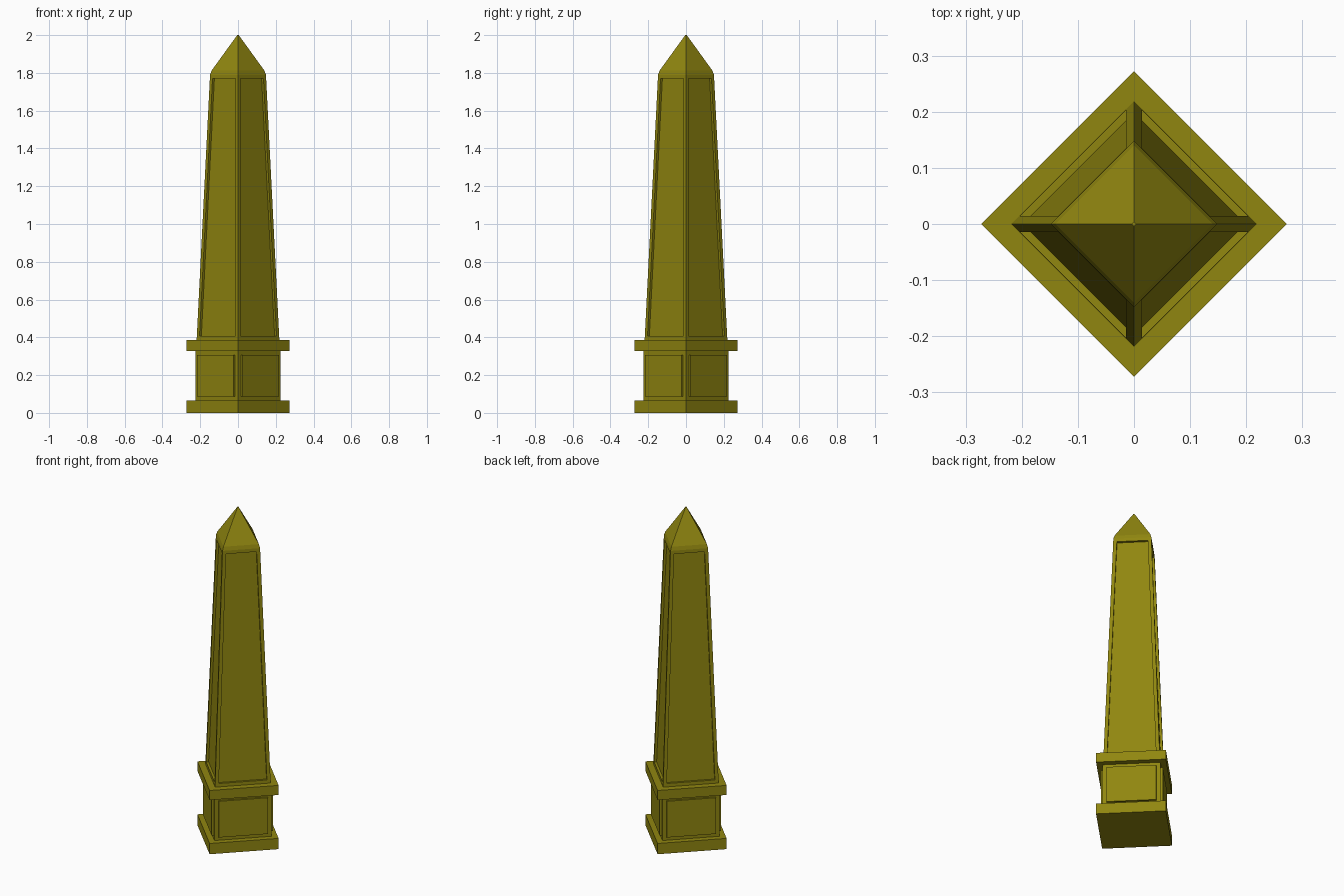
import bpy, bmesh, math

if "Cube" in bpy.data.objects:
    bpy.data.objects.remove(bpy.data.objects["Cube"])

stone = bpy.data.materials.new("olive_stone")
stone.diffuse_color = (0.28, 0.24, 0.005, 1)
stone.use_nodes = True
stone.node_tree.nodes["Principled BSDF"].inputs["Base Color"].default_value = stone.diffuse_color


def square_tower(name, profile, margin=0, depth=0):
    """Four-sided solid with corners on the axes, from (corner radius, z) rings.
    Side faces of the lowest section get a panel (negative depth = recessed)."""
    bm = bmesh.new()
    rings = [[bm.verts.new((r * math.cos(i * math.pi / 2), r * math.sin(i * math.pi / 2), z))
              for i in range(4)] for r, z in profile]
    bm.faces.new(rings[0][::-1])
    bm.faces.new(rings[-1])
    sides = []
    for k in range(len(rings) - 1):
        for i in range(4):
            j = (i + 1) % 4
            f = bm.faces.new((rings[k][i], rings[k][j], rings[k + 1][j], rings[k + 1][i]))
            if k == 0:
                sides.append(f)
    bm.normal_update()
    if depth:
        bmesh.ops.inset_individual(bm, faces=sides, thickness=margin, use_even_offset=True)
        bm.normal_update()
        # straight panel walls
        for f in sides:
            n = f.normal.copy()
            top = bmesh.ops.extrude_discrete_faces(bm, faces=[f])["faces"][0]
            bmesh.ops.translate(bm, verts=top.verts, vec=n * depth)
    bm.normal_update()
    mesh = bpy.data.meshes.new(name)
    bm.to_mesh(mesh)
    bm.free()
    ob = bpy.data.objects.new(name, mesh)
    bpy.context.collection.objects.link(ob)
    mesh.materials.append(stone)
    return ob


# stepped pedestal
square_tower("base_slab", [(0.272, 0), (0.272, 0.065)])
square_tower("pedestal", [(0.225, 0.065), (0.225, 0.328)], 0.022, 0.012)
square_tower("cap_slab", [(0.272, 0.328), (0.272, 0.386)])

# tapered shaft with recessed panels and pyramid tip
square_tower("shaft", [(0.219, 0.386), (0.148, 1.79)], 0.02, -0.014)
square_tower("pyramid_tip", [(0.148, 1.79), (0.140, 1.812), (0.004, 2.0)])
